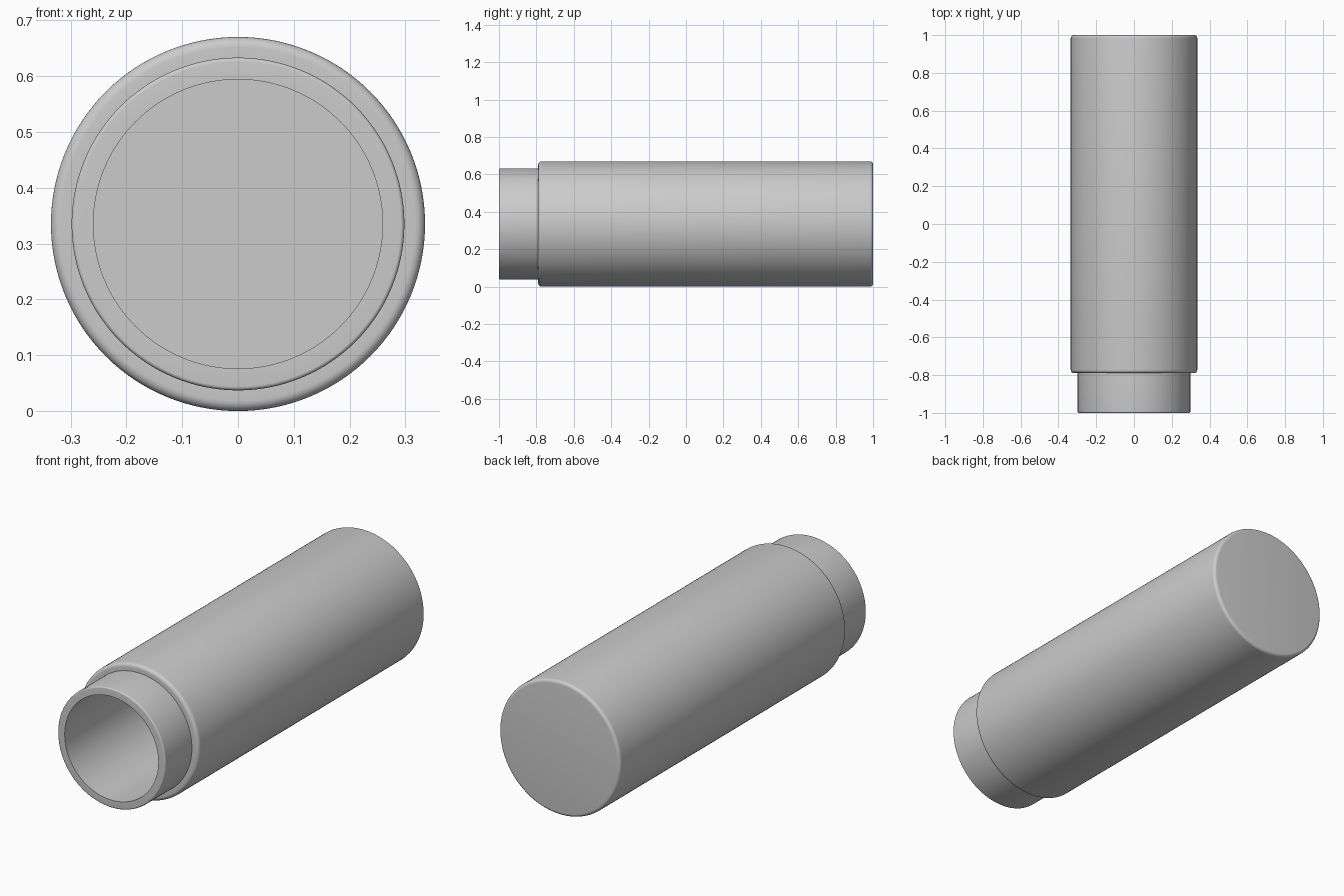
import bpy, bmesh, math
from mathutils import Vector

if "Cube" in bpy.data.objects:
    bpy.data.objects.remove(bpy.data.objects["Cube"])

R = 0.335          # body radius, also axis height
SEGMENTS = 128


def rounded(corners):
    """Turn (radius, y, fillet) corners into a profile with rounded corners."""
    pts = []
    for i, (r, y, f) in enumerate(corners):
        p = Vector((r, y))
        if f == 0:
            pts.append(p)
            continue
        a = (Vector(corners[i - 1][:2]) - p).normalized()
        b = (Vector(corners[i + 1][:2]) - p).normalized()
        centre = p + (a + b) * f
        for k in range(7):
            t = k / 6 * math.pi / 2
            pts.append(centre - b * f * math.cos(t) - a * f * math.sin(t))
    return pts


def lathe(name, corners):
    """Revolve a profile around the horizontal y axis."""
    bm = bmesh.new()
    verts = [bm.verts.new((p.x, p.y, 0)) for p in rounded(corners)]
    edges = [bm.edges.new(pair) for pair in zip(verts, verts[1:])]
    bmesh.ops.spin(bm, geom=verts + edges, cent=(0, 0, 0), axis=(0, 1, 0),
                   angle=math.tau, steps=SEGMENTS, use_duplicate=False)
    bmesh.ops.remove_doubles(bm, verts=bm.verts, dist=1e-5)
    bmesh.ops.recalc_face_normals(bm, faces=bm.faces)
    mesh = bpy.data.meshes.new(name)
    bm.to_mesh(mesh)
    bm.free()
    obj = bpy.data.objects.new(name, mesh)
    obj.location.z = R
    bpy.context.collection.objects.link(obj)
    bpy.ops.object.select_all(action='DESELECT')
    obj.select_set(True)
    bpy.context.view_layer.objects.active = obj
    bpy.ops.object.shade_smooth_by_angle(angle=math.radians(30))
    return obj


# Hollow tube: closed back, thick sleeve, narrower open neck, deep bore
lathe("tube_body", [
    (0, 1, 0),
    (R, 1, 0.016),
    (R, -0.79, 0.018),
    (0.298, -0.79, 0),
    (0.298, -1, 0.007),
    (0.259, -1, 0),
    (0.259, 0.94, 0),
    (0, 0.94, 0),
])
